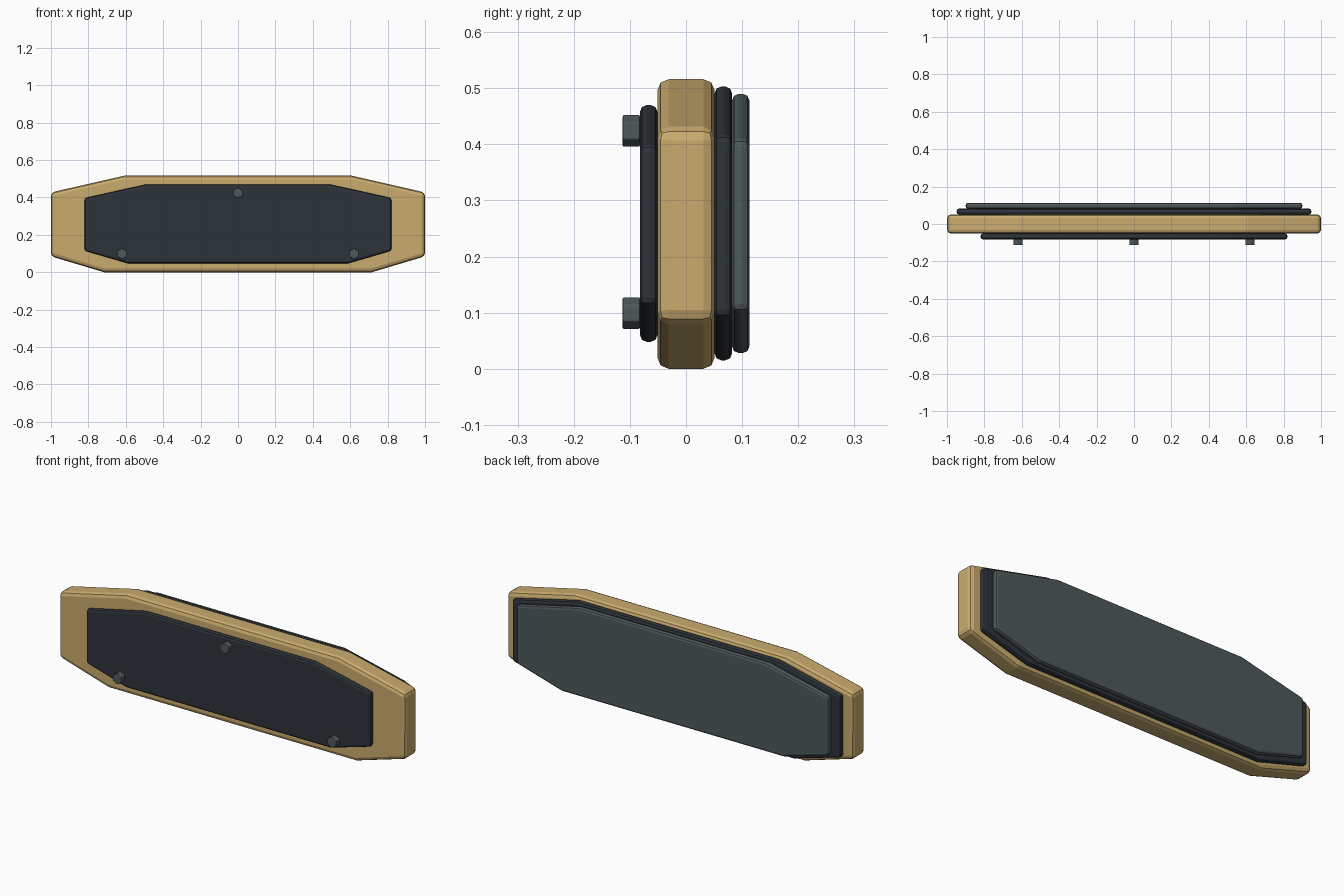
import bpy, bmesh, math

if "Cube" in bpy.data.objects:
    bpy.data.objects.remove(bpy.data.objects["Cube"])


def material(name, rgb):
    m = bpy.data.materials.new(name)
    m.diffuse_color = (*rgb, 1)
    m.use_nodes = True
    m.node_tree.nodes["Principled BSDF"].inputs["Base Color"].default_value = m.diffuse_color
    return m


GOLD = material("warm_gold", (0.584, 0.407, 0.156))
DARK = material("dark_slate", (0.027, 0.034, 0.042))
GREY = material("steel_grey", (0.078, 0.100, 0.104))


def plate(name, outline, y0, y1, mat, bevel, segments=2):
    """Extrude an x-z outline from y0 to y1 and round its edges."""
    bm = bmesh.new()
    face = bm.faces.new([bm.verts.new((x, y0, z)) for x, z in outline])
    ext = bmesh.ops.extrude_face_region(bm, geom=[face])
    moved = [v for v in ext["geom"] if isinstance(v, bmesh.types.BMVert)]
    bmesh.ops.translate(bm, verts=moved, vec=(0, y1 - y0, 0))
    bmesh.ops.recalc_face_normals(bm, faces=bm.faces)
    mesh = bpy.data.meshes.new(name)
    bm.to_mesh(mesh)
    bm.free()
    mesh.materials.append(mat)
    ob = bpy.data.objects.new(name, mesh)
    bpy.context.collection.objects.link(ob)
    mod = ob.modifiers.new("rounded_edges", "BEVEL")
    mod.width = bevel
    mod.segments = segments
    mod.limit_method = "ANGLE"
    mod.angle_limit = math.radians(30)
    return ob


def badge_outline(half, top_half, bottom_half, z0, z_low, z_high, z1):
    """Symmetric eight-sided outline with clipped corners."""
    right = [(bottom_half, z0), (half, z_low), (half, z_high), (top_half, z1)]
    return right + [(-x, z) for x, z in reversed(right)]


# Main body
plate("main_body", badge_outline(1.0, 0.61, 0.715, 0.0, 0.085, 0.427, 0.516),
      -0.051, 0.051, GOLD, 0.02)

# Front panel
plate("front_panel", badge_outline(0.82, 0.49, 0.59, 0.048, 0.115, 0.397, 0.47),
      -0.082, -0.051, DARK, 0.012)

# Stepped back layers
plate("back_spacer", badge_outline(0.948, 0.575, 0.675, 0.015, 0.093, 0.415, 0.503),
      0.051, 0.082, DARK, 0.012)
plate("back_cover", badge_outline(0.9, 0.54, 0.64, 0.028, 0.103, 0.408, 0.49),
      0.082, 0.113, GREY, 0.012)

# Hexagonal bolts on the front panel
for name, cx, cz in (("bolt_left", -0.62, 0.099), ("bolt_right", 0.62, 0.099),
                     ("bolt_top", 0.0, 0.424)):
    hexagon = [(cx + 0.029 * math.sin(i * math.pi / 3),
                cz + 0.029 * math.cos(i * math.pi / 3)) for i in range(6)]
    plate(name, hexagon, -0.113, -0.082, GREY, 0.003)
